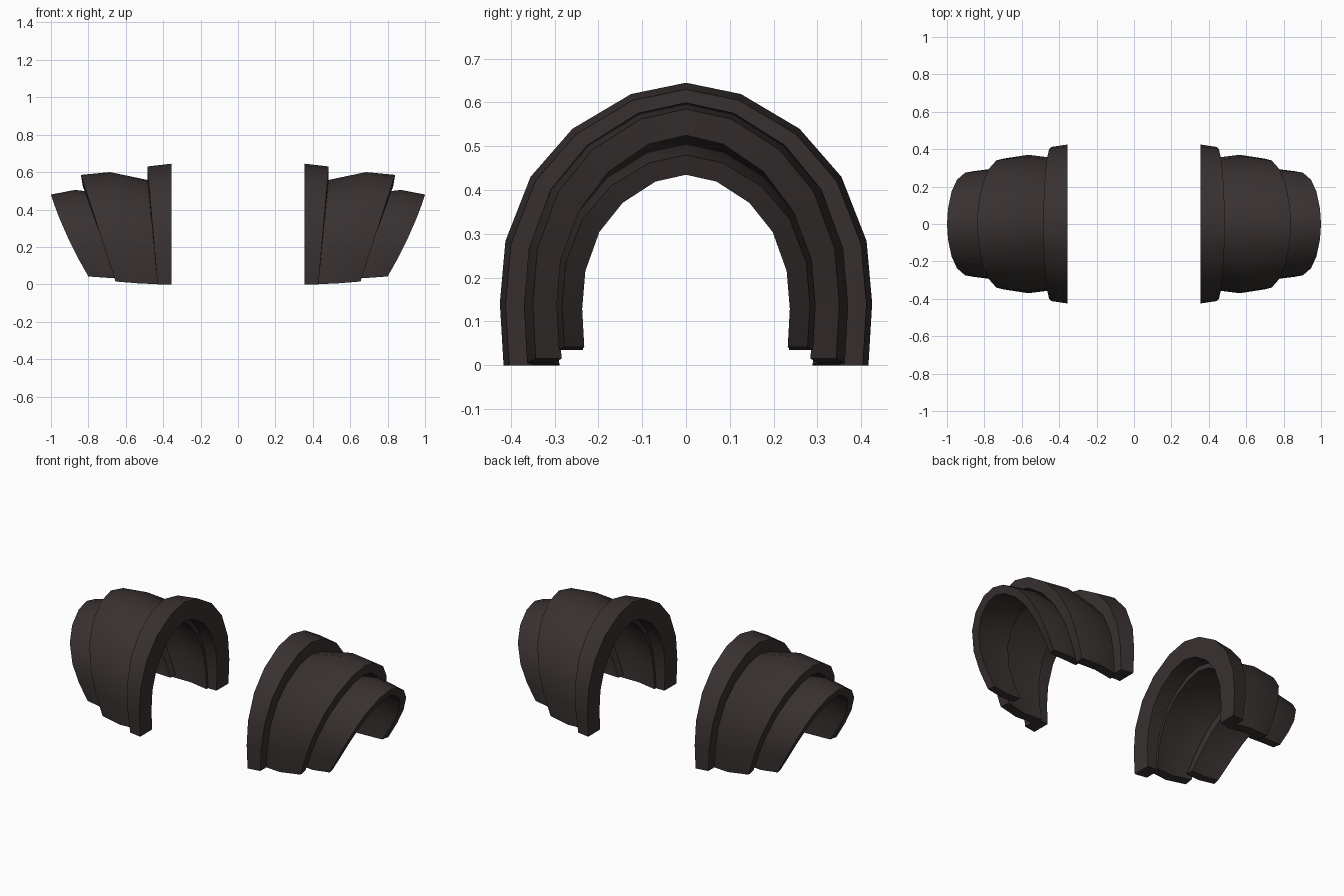
import bpy, bmesh

if "Cube" in bpy.data.objects:
    bpy.data.objects.remove(bpy.data.objects["Cube"])

mat = bpy.data.materials.new("dark brown leather")
mat.diffuse_color = (0.040, 0.030, 0.030, 1)
mat.use_nodes = True
mat.node_tree.nodes["Principled BSDF"].inputs["Base Color"].default_value = mat.diffuse_color

# half outline of an arch, (width, height) as fractions, foot to crown
HALF = [(.98, 0), (1.0, .22), (.97, .44), (.835, .667), (.61, .837), (.295, .96), (0, 1)]
ARCH = HALF + [(-w, h) for w, h in HALF[-2::-1]]


def arch(name, profile, side, bulge=0.0):
    """Sweep a closed profile along the arch.
    Profile point: x at foot, x at crown, half width, foot z, crown z."""
    bm = bmesh.new()
    rings = []
    for w, h in ARCH:
        ring = []
        for x0, x1, r, z0, z1 in profile:
            x = x0 + (x1 - x0) * h + bulge * 4 * h * (1 - h)
            ring.append(bm.verts.new((side * x, r * w, z0 + (z1 - z0) * h)))
        rings.append(ring)
    n = len(profile)
    for a, b in zip(rings, rings[1:]):
        for i in range(n):
            j = (i + 1) % n
            bm.faces.new((a[i], a[j], b[j], b[i]))
    bm.faces.new(rings[0])
    bm.faces.new(rings[-1])
    bmesh.ops.recalc_face_normals(bm, faces=bm.faces)
    me = bpy.data.meshes.new(name)
    bm.to_mesh(me)
    bm.free()
    me.materials.append(mat)
    ob = bpy.data.objects.new(name, me)
    bpy.context.collection.objects.link(ob)
    bpy.ops.object.select_all(action='DESELECT')
    ob.select_set(True)
    bpy.context.view_layer.objects.active = ob
    bpy.ops.object.shade_smooth_by_angle(angle=0.9)


# thick inner collar
COLLAR = [(.355, .355, .425, 0, .645), (.43, .485, .412, 0, .63),
          (.43, .485, .31, 0, .53), (.355, .355, .31, 0, .53)]
# broad middle plate, crowned in the middle
MIDDLE = [(.41, .46, .352, 0, .553), (.53, .685, .37, .005, .60),
          (.655, .84, .350, .015, .585), (.645, .83, .290, .015, .525),
          (.53, .685, .310, .005, .54), (.41, .46, .295, 0, .50)]
# small outer plate tucked under the middle one
OUTER = [(.61, .76, .288, .035, .49), (.70, .87, .296, .035, .505),
         (.80, 1.0, .283, .042, .48), (.79, .985, .237, .042, .435),
         (.70, .87, .245, .035, .452), (.61, .76, .240, .035, .445)]

for side, label in ((-1, "left"), (1, "right")):
    arch(label + "_collar", COLLAR, side)
    arch(label + "_middle_plate", MIDDLE, side)
    arch(label + "_outer_plate", OUTER, side, 0.015)
